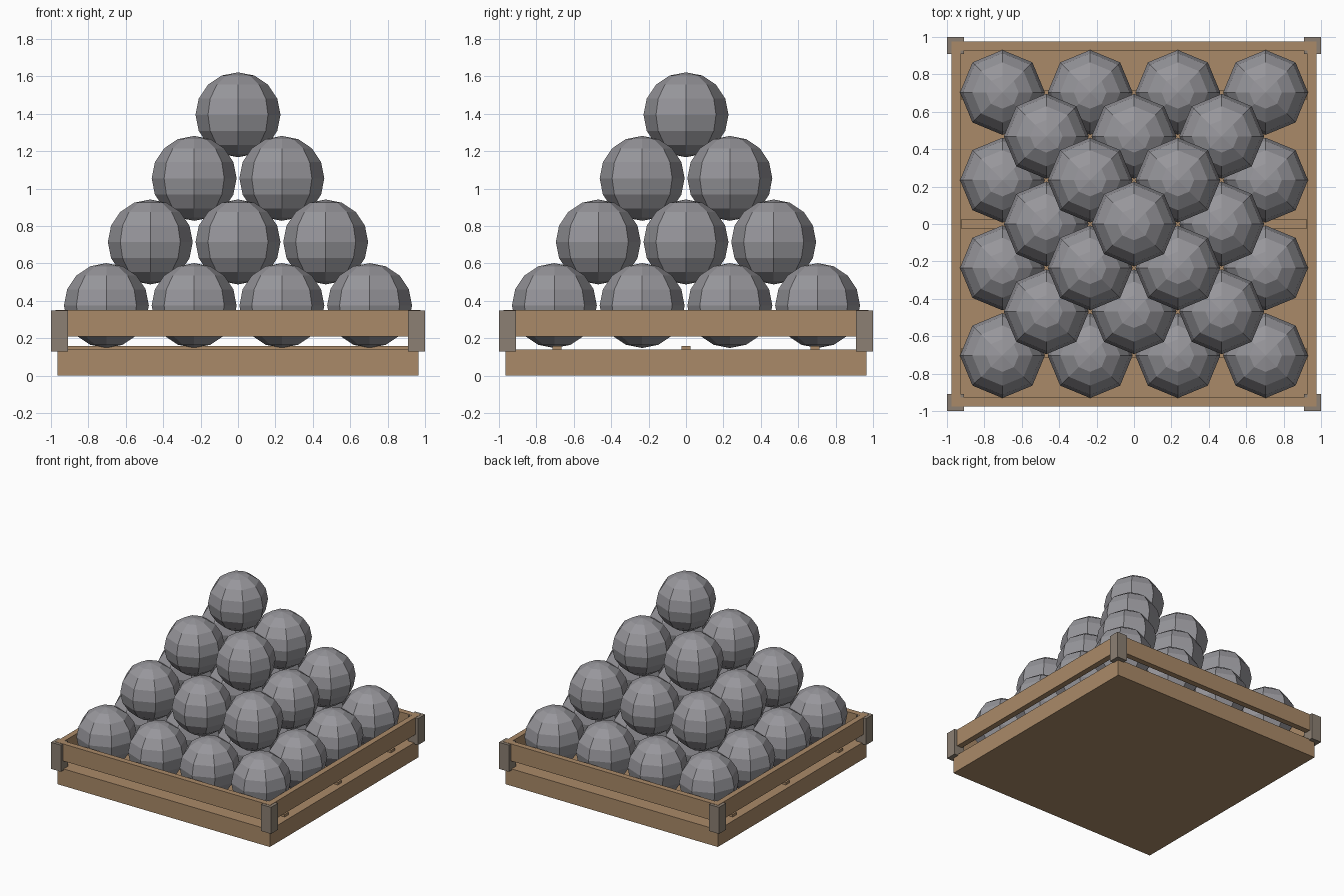
import bpy
import bmesh
import math
from mathutils import Matrix, Vector

if "Cube" in bpy.data.objects:
    bpy.data.objects.remove(bpy.data.objects["Cube"])


def material(name, srgb):
    m = bpy.data.materials.new(name)
    m.diffuse_color = (*[((c / 255 + 0.055) / 1.055) ** 2.4 for c in srgb], 1)
    m.use_nodes = True
    m.node_tree.nodes["Principled BSDF"].inputs["Base Color"].default_value = m.diffuse_color
    return m


wood = material("warm wood", (170, 138, 104))
bracket = material("grey brown bracket", (140, 128, 115))
iron = material("grey iron", (151, 150, 155))


def make_object(name, bm, mat):
    bmesh.ops.recalc_face_normals(bm, faces=bm.faces[:])
    mesh = bpy.data.meshes.new(name)
    bm.to_mesh(mesh)
    bm.free()
    mesh.materials.append(mat)
    obj = bpy.data.objects.new(name, mesh)
    bpy.context.collection.objects.link(obj)
    return obj


def box(name, x, y, z, mat):
    """Box from (min, max) pairs along each axis."""
    bm = bmesh.new()
    centre = Vector([(a + b) / 2 for a, b in (x, y, z)])
    size = [b - a for a, b in (x, y, z)]
    bmesh.ops.create_cube(bm, size=1, matrix=Matrix.Translation(centre) @ Matrix.Diagonal((*size, 1)))
    return make_object(name, bm, mat)


# Solid base of the crate
box("crate_base", (-0.965, 0.965), (-0.965, 0.965), (0, 0.14), wood)

# Thin slats across the base
for y in (-0.69, 0, 0.69):
    box("floor_slat", (-0.925, 0.925), (y - 0.025, y + 0.025), (0.14, 0.16), wood)

# Raised rail: square ring extruded upward
OUTER, INNER, LOW, HIGH = 0.975, 0.928, 0.21, 0.35
bm = bmesh.new()
corners = ((-1, -1), (1, -1), (1, 1), (-1, 1))
loops = [[bm.verts.new((sx * r, sy * r, z)) for sx, sy in corners]
         for r, z in ((OUTER, LOW), (OUTER, HIGH), (INNER, HIGH), (INNER, LOW))]
for i in range(4):
    a, b = loops[i], loops[(i + 1) % 4]
    for j in range(4):
        k = (j + 1) % 4
        bm.faces.new((a[j], a[k], b[k], b[j]))
make_object("crate_rail", bm, wood)

# Corner posts wrapped around the rail
for sx, sy in corners:
    x = sorted((sx * 0.91, sx * 1.0))
    y = sorted((sy * 0.91, sy * 1.0))
    box("corner_post", x, y, (0.13, 0.348), bracket)

# Pyramid of faceted balls, four layers
SPACING, RADIUS = 0.469, 0.227
for layer in range(4):
    n = 4 - layer
    z = 0.375 + 0.34 * layer
    for i in range(n):
        for j in range(n):
            bm = bmesh.new()
            place = Matrix.Translation(((i - (n - 1) / 2) * SPACING, (j - (n - 1) / 2) * SPACING, z))
            bmesh.ops.create_uvsphere(bm, u_segments=8, v_segments=8, radius=RADIUS, matrix=place)
            make_object("ball", bm, iron)
